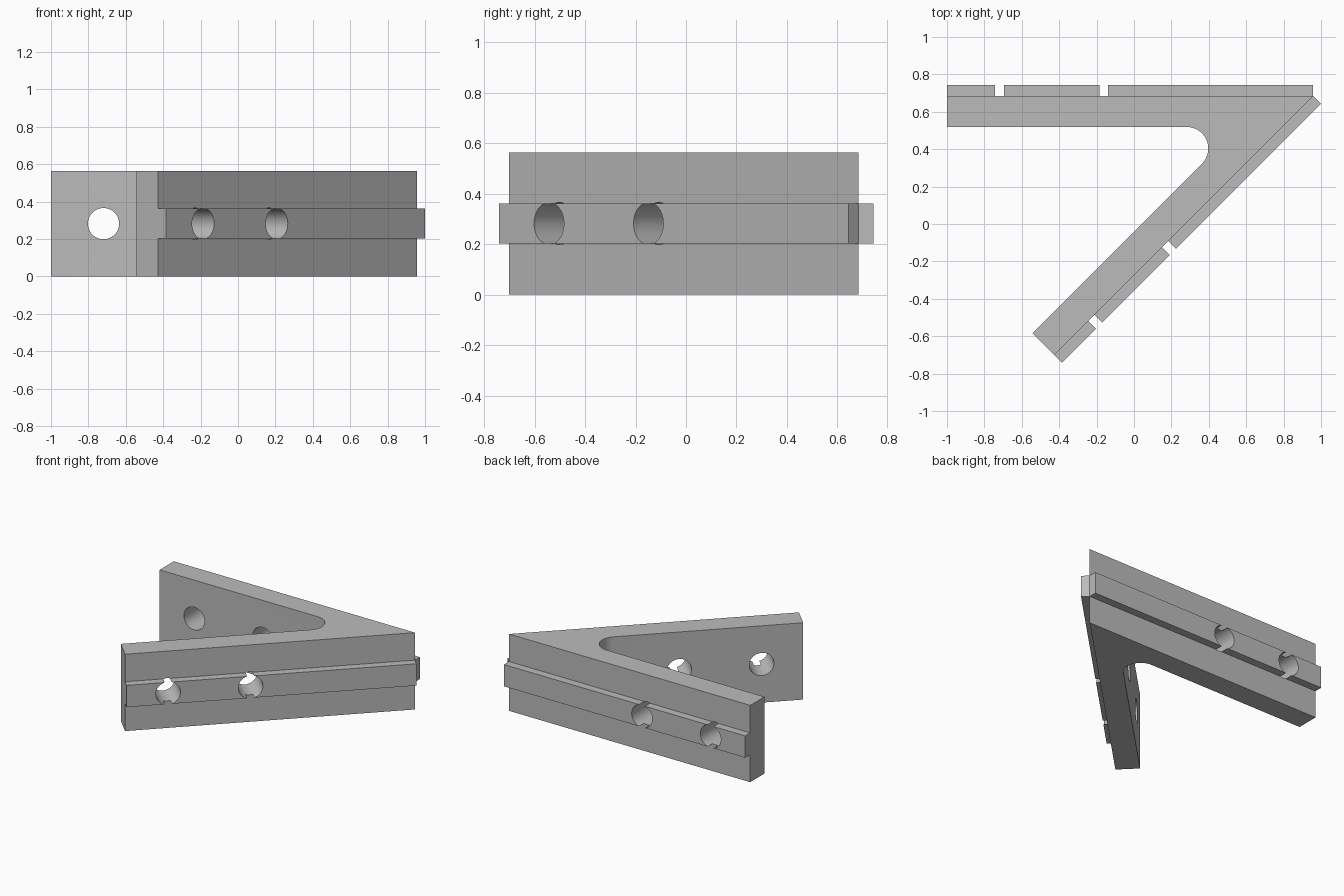
import bpy, bmesh, math
from mathutils import Matrix, Vector

if "Cube" in bpy.data.objects:
    bpy.data.objects.remove(bpy.data.objects["Cube"])

HEIGHT = 0.564
ARM = 1.958                          # outer length of each arm
THICK = 0.165
CORNER = Vector((0.958, 0.684, 0))   # sharp outer corner where the arms meet
RAIL_Z0, RAIL_Z1, RAIL_D = 0.202, 0.362, 0.058
HOLE_R, HOLES = 0.0835, (1.12, 1.677)

grey = bpy.data.materials.new("plain grey")
grey.diffuse_color = (0.5, 0.5, 0.5, 1)
grey.use_nodes = True
grey.node_tree.nodes["Principled BSDF"].inputs["Base Color"].default_value = grey.diffuse_color


def prism(name, points, z0, z1):
    """Extrude a flat outline between two heights."""
    bm = bmesh.new()
    face = bm.faces.new([bm.verts.new((p[0], p[1], z0)) for p in points])
    top = bmesh.ops.extrude_face_region(bm, geom=[face])
    bmesh.ops.translate(bm, vec=(0, 0, z1 - z0),
                        verts=[g for g in top["geom"] if isinstance(g, bmesh.types.BMVert)])
    bmesh.ops.recalc_face_normals(bm, faces=bm.faces)
    return finish(name, bm)


def finish(name, bm):
    mesh = bpy.data.meshes.new(name)
    bm.to_mesh(mesh)
    bm.free()
    mesh.materials.append(grey)
    obj = bpy.data.objects.new(name, mesh)
    bpy.context.collection.objects.link(obj)
    return obj


def combine(target, tool, operation):
    """Apply a boolean and remove the tool object."""
    mod = target.modifiers.new("combine", 'BOOLEAN')
    mod.operation, mod.solver, mod.object = operation, 'EXACT', tool
    bpy.context.view_layer.objects.active = target
    bpy.ops.object.modifier_apply(modifier=mod.name)
    bpy.data.objects.remove(tool)


# V-shaped bracket with a rounded inner corner
s = math.sqrt(0.5)
arms = ((Vector((-1, 0, 0)), Vector((0, 1, 0))),       # straight arm: along, outward
        (Vector((-s, -s, 0)), Vector((s, -s, 0))))     # diagonal arm
ends = [CORNER + along * ARM for along, _ in arms]
r = 0.115
cy = CORNER.y - THICK - r
cx = cy + (CORNER.x - CORNER.y) - (THICK + r) / s
fillet = [(cx + r * math.cos(math.radians(a)), cy + r * math.sin(math.radians(a)))
          for a in [90 - 135 * i / 20 for i in range(21)]]
outline = ([CORNER, ends[0], ends[0] - arms[0][1] * THICK] + fillet
           + [ends[1] - arms[1][1] * THICK, ends[1]])
bracket = prism("angle_bracket", outline, 0, HEIGHT)

# Raised rail along the outside of each arm
for along, out in arms:
    a, b = CORNER, CORNER + along * ARM
    rail = prism("rail", [a - out * 0.02 + along * 0.06, a + along * 0.06, a,
                          a + out * RAIL_D, b + out * RAIL_D, b - out * 0.02],
                 RAIL_Z0, RAIL_Z1)
    combine(bracket, rail, 'UNION')

# Two bolt holes through each arm, slightly wider than the rail
for along, out in arms:
    for dist in HOLES:
        centre = CORNER + along * dist - out * 0.05 + Vector((0, 0, HEIGHT / 2))
        turn = out.to_track_quat('Z', 'Y').to_matrix().to_4x4()
        bm = bmesh.new()
        bmesh.ops.create_cone(bm, cap_ends=True, segments=48, radius1=HOLE_R,
                              radius2=HOLE_R, depth=0.4,
                              matrix=Matrix.Translation(centre) @ turn)
        combine(bracket, finish("hole_cutter", bm), 'DIFFERENCE')

bracket.select_set(True)
bpy.context.view_layer.objects.active = bracket
bpy.ops.object.shade_smooth_by_angle(angle=math.radians(30))
